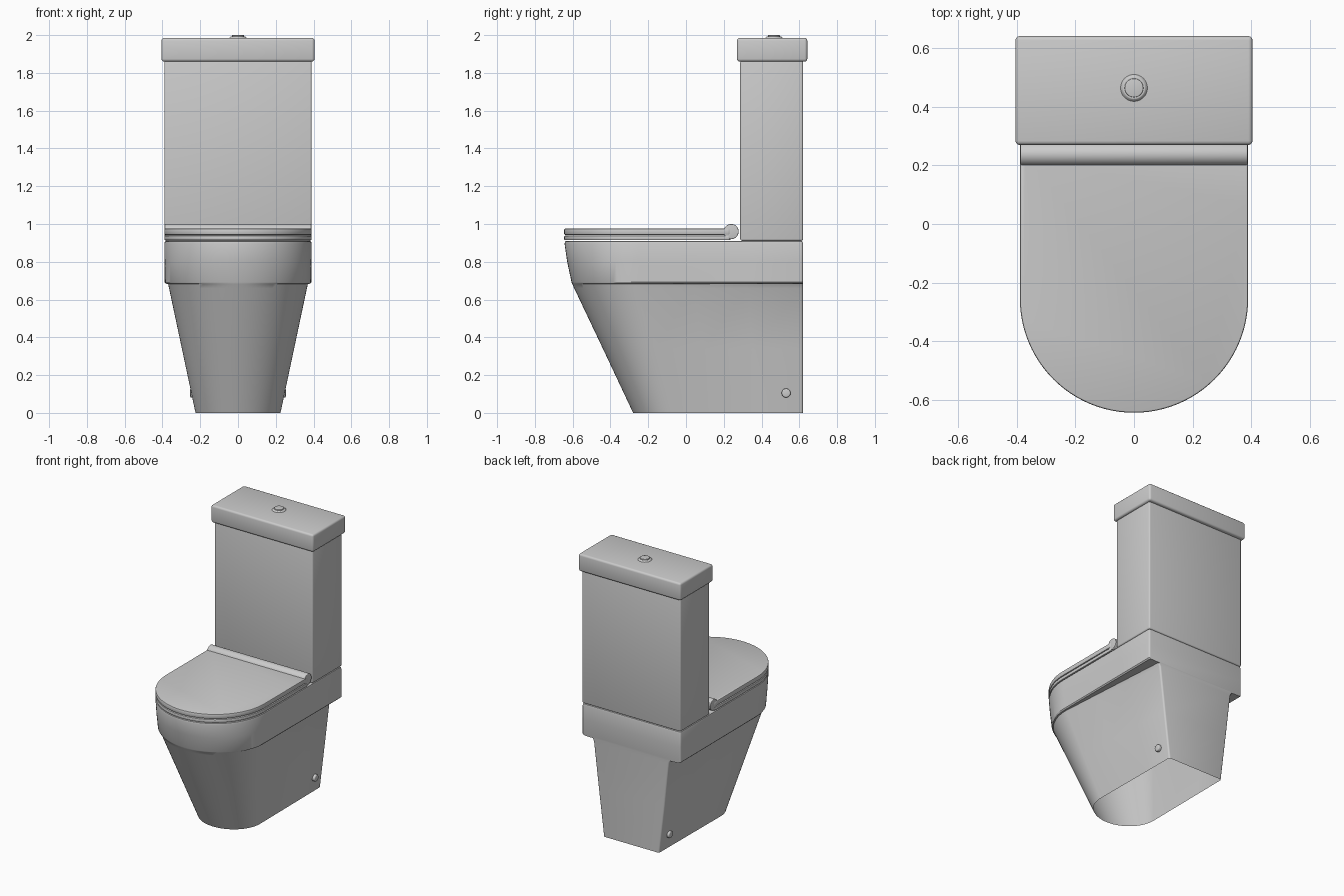
import bpy, bmesh
from math import sin, cos, pi, radians
from mathutils import Matrix

if "Cube" in bpy.data.objects:
    bpy.data.objects.remove(bpy.data.objects["Cube"])


def finish(bm, name, bevel=0.0):
    bmesh.ops.recalc_face_normals(bm, faces=bm.faces)
    mesh = bpy.data.meshes.new(name)
    bm.to_mesh(mesh)
    bm.free()
    ob = bpy.data.objects.new(name, mesh)
    bpy.context.collection.objects.link(ob)
    bpy.ops.object.select_all(action='DESELECT')
    ob.select_set(True)
    bpy.context.view_layer.objects.active = ob
    if bevel:
        mod = ob.modifiers.new("edge_rounding", 'BEVEL')
        mod.width = bevel
        mod.segments = 3
        mod.limit_method = 'ANGLE'
        mod.angle_limit = radians(40)
        bpy.ops.object.modifier_apply(modifier=mod.name)
    bpy.ops.object.shade_smooth_by_angle(angle=radians(32))
    return ob


def d_ring(z, w_front, w_back, front, depth, back, r=0.012, n=48):
    """D outline: curved front, straight sides, rounded back corners."""
    cy = front + depth
    pts = [(-w_front * cos(pi * i / n), cy - depth * sin(pi * i / n), z)
           for i in range(n + 1)]
    side = [(w_front + (w_back - w_front) * t, cy + (back - r - cy) * t)
            for t in (0.33, 0.67)]
    side += [(w_back - r + r * cos(a), back - r + r * sin(a))
             for a in (0, pi / 6, pi / 3, pi / 2)]
    pts += [(x, y, z) for x, y in side]
    pts += [(-x, y, z) for x, y in reversed(side)]
    return pts


def loft(name, rings, cap_bottom=True):
    bm = bmesh.new()
    loops = [[bm.verts.new(p) for p in ring] for ring in rings]
    for a, b in zip(loops, loops[1:]):
        for i in range(len(a)):
            j = (i + 1) % len(a)
            bm.faces.new((a[i], a[j], b[j], b[i]))
    bm.faces.new(loops[-1])
    if cap_bottom:
        bm.faces.new(loops[0][::-1])
    return finish(bm, name)


def box(name, lo, hi, bevel):
    bm = bmesh.new()
    bmesh.ops.create_cube(bm, size=1)
    for v in bm.verts:
        v.co = [(a + b) / 2 + c * (b - a) for a, b, c in zip(lo, hi, v.co)]
    return finish(bm, name, bevel)


def cylinder(name, radius, depth, centre, along_x=False, bevel=0.004, top=None, seg=32):
    bm = bmesh.new()
    mat = Matrix.Translation(centre)
    if along_x:
        mat = mat @ Matrix.Rotation(pi / 2, 4, 'Y')
    bmesh.ops.create_cone(bm, cap_ends=True, segments=seg, radius1=radius,
                          radius2=radius if top is None else top, depth=depth, matrix=mat)
    return finish(bm, name, bevel)


# Pan: tapered pedestal, overhanging side ledge and rim, open underneath
loft("pan", [
    d_ring(0.0, 0.225, 0.22, -0.28, 0.21, 0.62),
    d_ring(0.34, 0.297, 0.262, -0.44, 0.28, 0.62),
    d_ring(0.66, 0.365, 0.30, -0.592, 0.35, 0.62),
    d_ring(0.682, 0.37, 0.312, -0.602, 0.352, 0.62),
    d_ring(0.684, 0.38, 0.382, -0.603, 0.353, 0.62),
    d_ring(0.692, 0.386, 0.39, -0.606, 0.356, 0.62),
    d_ring(0.80, 0.389, 0.39, -0.629, 0.379, 0.62),
    d_ring(0.895, 0.39, 0.39, -0.643, 0.39, 0.62),
    d_ring(0.907, 0.387, 0.387, -0.64, 0.387, 0.617),
    d_ring(0.911, 0.38, 0.38, -0.633, 0.38, 0.61),
], cap_bottom=False)


# Seat and closed cover: thin rounded D slabs
def slab(name, z0, z1, e):
    rows = [(z0, e), (z0 + e * 0.3, e * 0.3), (z0 + e, 0),
            (z1 - e, 0), (z1 - e * 0.3, e * 0.3), (z1, e)]
    loft(name, [d_ring(z, 0.39 - i, 0.39 - i, -0.645 + i, 0.39 - i, 0.235)
                for z, i in rows])


slab("seat", 0.914, 0.938, 0.005)
slab("seat_cover", 0.942, 0.976, 0.006)

# Hinge barrel behind the seat
cylinder("hinge_barrel", 0.04, 0.776, (0, 0.239, 0.96), along_x=True, seg=40)

# Cistern and its lid
box("cistern", (-0.39, 0.287, 0.911), (0.39, 0.62, 1.865), 0.01)
box("cistern_lid", (-0.405, 0.27, 1.86), (0.405, 0.642, 1.985), 0.014)

# Flush button on a flared collar
cylinder("button_collar", 0.048, 0.010, (0, 0.465, 1.988), top=0.038, bevel=0.002)
cylinder("flush_button", 0.032, 0.018, (0, 0.465, 1.991), bevel=0.003)

# Floor fixing caps on both sides
for s, side in ((-1, "left"), (1, "right")):
    cylinder(side + "_fixing_cap", 0.024, 0.034, (s * 0.236, 0.53, 0.105),
             along_x=True, bevel=0.007, seg=20)
